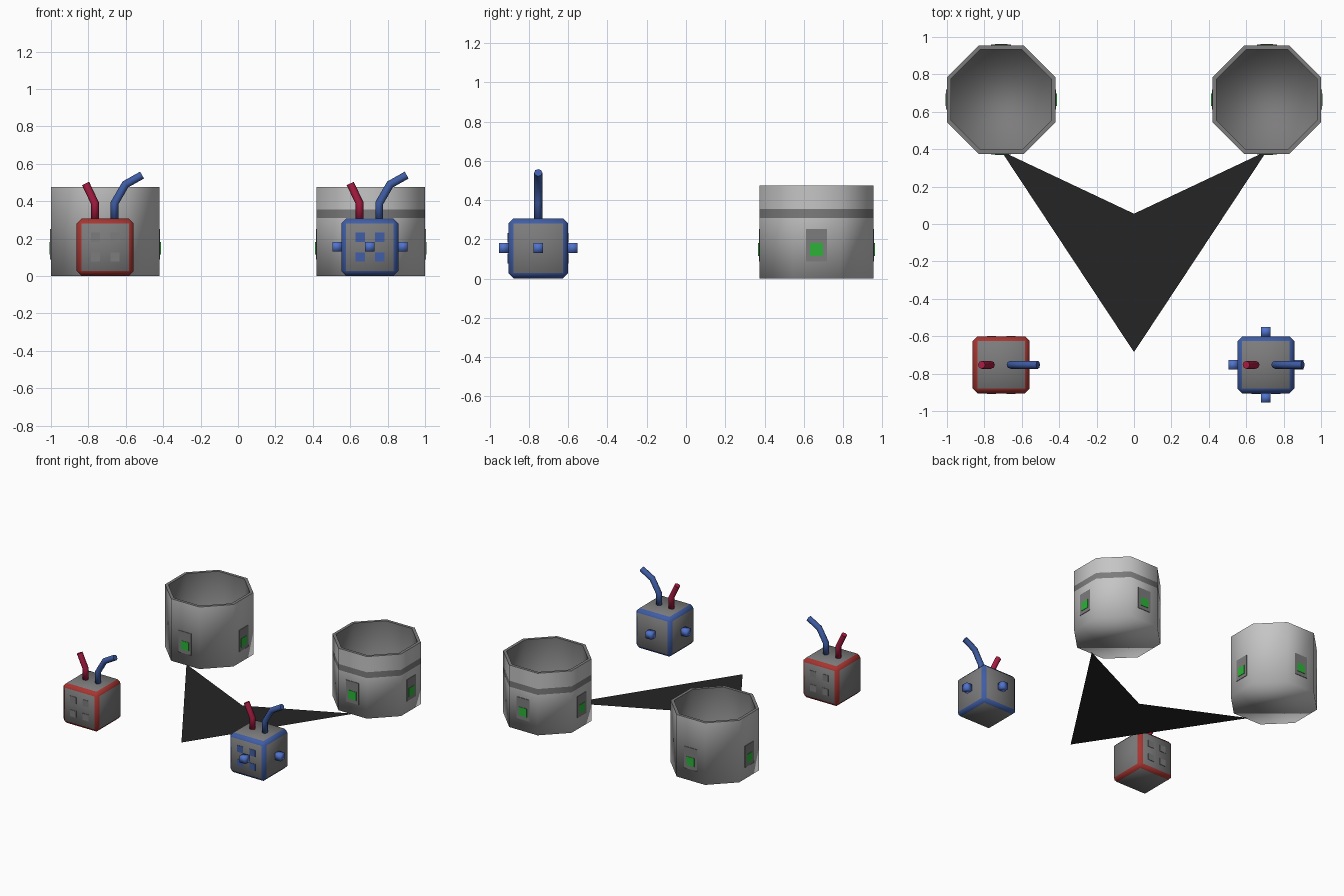
import bpy, bmesh, math
from mathutils import Vector, Matrix

if "Cube" in bpy.data.objects:
    bpy.data.objects.remove(bpy.data.objects["Cube"])


def material(name, rgb):
    m = bpy.data.materials.new(name)
    m.diffuse_color = (*rgb, 1)
    m.use_nodes = True
    m.node_tree.nodes["Principled BSDF"].inputs["Base Color"].default_value = m.diffuse_color
    return m


LIGHT = material("light_grey", (0.56, 0.56, 0.56))
GREY = material("mid_grey", (0.205, 0.2, 0.205))
BLACK = material("near_black", (0.018, 0.018, 0.018))
RED = material("edge_red", (0.39, 0.035, 0.03))
CRIMSON = material("wire_crimson", (0.41, 0.012, 0.055))
BLUE = material("blue", (0.05, 0.11, 0.38))
STUD = material("bright_blue", (0.08, 0.17, 0.6))
GREEN = material("green", (0.025, 0.45, 0.04))


def finish(name, bm, mats, loc=(0, 0, 0), smooth=True, recalc=True):
    if recalc:
        bmesh.ops.recalc_face_normals(bm, faces=bm.faces)
    for f in bm.faces:
        f.smooth = smooth
    mesh = bpy.data.meshes.new(name)
    bm.to_mesh(mesh)
    bm.free()
    for m in mats:
        mesh.materials.append(m)
    ob = bpy.data.objects.new(name, mesh)
    ob.location = loc
    bpy.context.collection.objects.link(ob)
    return ob


def box(name, center, size, mat, turn=0, origin=(0, 0, 0), smooth=False):
    """Box placed around an origin and turned about its vertical axis."""
    bm = bmesh.new()
    bmesh.ops.create_cube(bm, size=1)
    bmesh.ops.scale(bm, vec=size, verts=bm.verts)
    bmesh.ops.translate(bm, vec=center, verts=bm.verts)
    bmesh.ops.rotate(bm, matrix=Matrix.Rotation(turn, 3, 'Z'), verts=bm.verts)
    return finish(name, bm, [mat], origin, smooth)


# Octagonal cup, lofted from (apothem, height, material) rings
def barrel(name, x, y, banded):
    rings = [(0.29, 0, 0)]
    if banded:
        rings += [(0.29, 0.31, 1), (0.29, 0.355, 0)]
    rings += [(0.29, 0.475, 1), (0.268, 0.475, 1), (0.268, 0.03, 1)]
    bm = bmesh.new()
    loops = []
    for a, z, _ in rings:
        r = a / math.cos(math.pi / 8)
        loops.append([bm.verts.new((r * math.cos((i + 0.5) * math.pi / 4),
                                    r * math.sin((i + 0.5) * math.pi / 4), z))
                      for i in range(8)])
    for k in range(len(loops) - 1):
        for i in range(8):
            j = (i + 1) % 8
            f = bm.faces.new((loops[k][i], loops[k][j], loops[k + 1][j], loops[k + 1][i]))
            f.material_index = rings[k][2]
    bm.faces.new(loops[0][::-1])
    bm.faces.new(loops[-1]).material_index = 1
    # sharp rim
    for e in bm.edges:
        if all(abs(v.co.z - 0.475) < 1e-4 for v in e.verts):
            e.smooth = False
    finish(name, bm, [LIGHT, GREY], (x, y, 0))
    # control plates with a lamp on the four main sides
    for q in range(4):
        t = q * math.pi / 2
        box(f"{name}_plate_{q}", (0.29, 0, 0.17), (0.008, 0.107, 0.165), GREY, t, (x, y, 0))
        box(f"{name}_lamp_{q}", (0.2925, 0, 0.148), (0.009, 0.066, 0.066), GREEN, t, (x, y, 0))


# Octagonal bent wire along a path in the xz plane
def wire(name, points, mat, origin, radius=0.021):
    pts = [Vector((px, 0, pz)) for px, pz in points]
    bm = bmesh.new()
    loops = []
    for k, p in enumerate(pts):
        d0 = (p - pts[k - 1]).normalized() if k else (pts[1] - p).normalized()
        d1 = (pts[k + 1] - p).normalized() if k < len(pts) - 1 else d0
        d = (d0 + d1).normalized()
        side = Vector((d.z, 0, -d.x)) / d.dot(d0)
        loops.append([bm.verts.new(p + radius * (side * math.cos(i * math.pi / 4)
                      + Vector((0, 1, 0)) * math.sin(i * math.pi / 4))) for i in range(8)])
    for a, b in zip(loops, loops[1:]):
        for i in range(8):
            j = (i + 1) % 8
            bm.faces.new((a[i], a[j], b[j], b[i]))
    bm.faces.new(loops[0][::-1])
    cap = bm.faces.new(loops[-1])
    for e in cap.edges:
        e.smooth = False
    finish(name, bm, [mat], origin)


# Chamfered box: the six big faces grey, the chamfers in the edge colour
def crate(name, x, y, edge_mat):
    s = 0.305
    bm = bmesh.new()
    bmesh.ops.create_cube(bm, size=s)
    bmesh.ops.bevel(bm, geom=bm.edges[:], offset=0.026, segments=1, affect='EDGES')
    bm.normal_update()
    for f in bm.faces:
        f.material_index = 0 if max(abs(c) for c in f.normal) > 0.99 else 1
    finish(name, bm, [GREY, edge_mat], (x, y, s / 2 + 0.002))
    top = (x, y, s)
    wire(name + "_short_wire", [(-0.055, 0), (-0.055, 0.085), (-0.105, 0.19)], CRIMSON, top)
    wire(name + "_long_wire", [(0.05, 0), (0.05, 0.085), (0.108, 0.185), (0.197, 0.235)],
         BLUE, top)


# Four square marks on one side of a crate
def marks(name, x, y, mat, turn):
    for i, sx in enumerate((-1, 1)):
        for j, sz in enumerate((-1, 1)):
            box(f"{name}_{i}{j}", (sx * 0.052, -0.1525, 0.155 + sz * 0.053),
                (0.05, 0.006, 0.05), mat, turn, (x, y, 0))


barrel("plain_barrel", -0.71, 0.665, False)
barrel("banded_barrel", 0.71, 0.665, True)

crate("red_crate", -0.71, -0.753, RED)
for n, t in (("front", 0), ("back", math.pi)):
    marks(f"red_crate_{n}_mark", -0.71, -0.753, GREY, t)

crate("blue_crate", 0.705, -0.753, BLUE)
marks("blue_crate_front_mark", 0.705, -0.753, BLUE, 0)
for q in range(4):
    box(f"blue_crate_stud_{q}", (0.176, 0, 0.157), (0.05, 0.05, 0.05), STUD,
        q * math.pi / 2, (0.705, -0.753, 0), True)

# Flat dart on the floor
bm = bmesh.new()
v = [bm.verts.new((px, py, 0)) for px, py in
     ((0, -0.685), (0.71, 0.39), (0, 0.055), (-0.71, 0.39))]
bm.faces.new((v[0], v[1], v[2]))
bm.faces.new((v[0], v[2], v[3]))
finish("floor_dart", bm, [BLACK], smooth=False, recalc=False)
